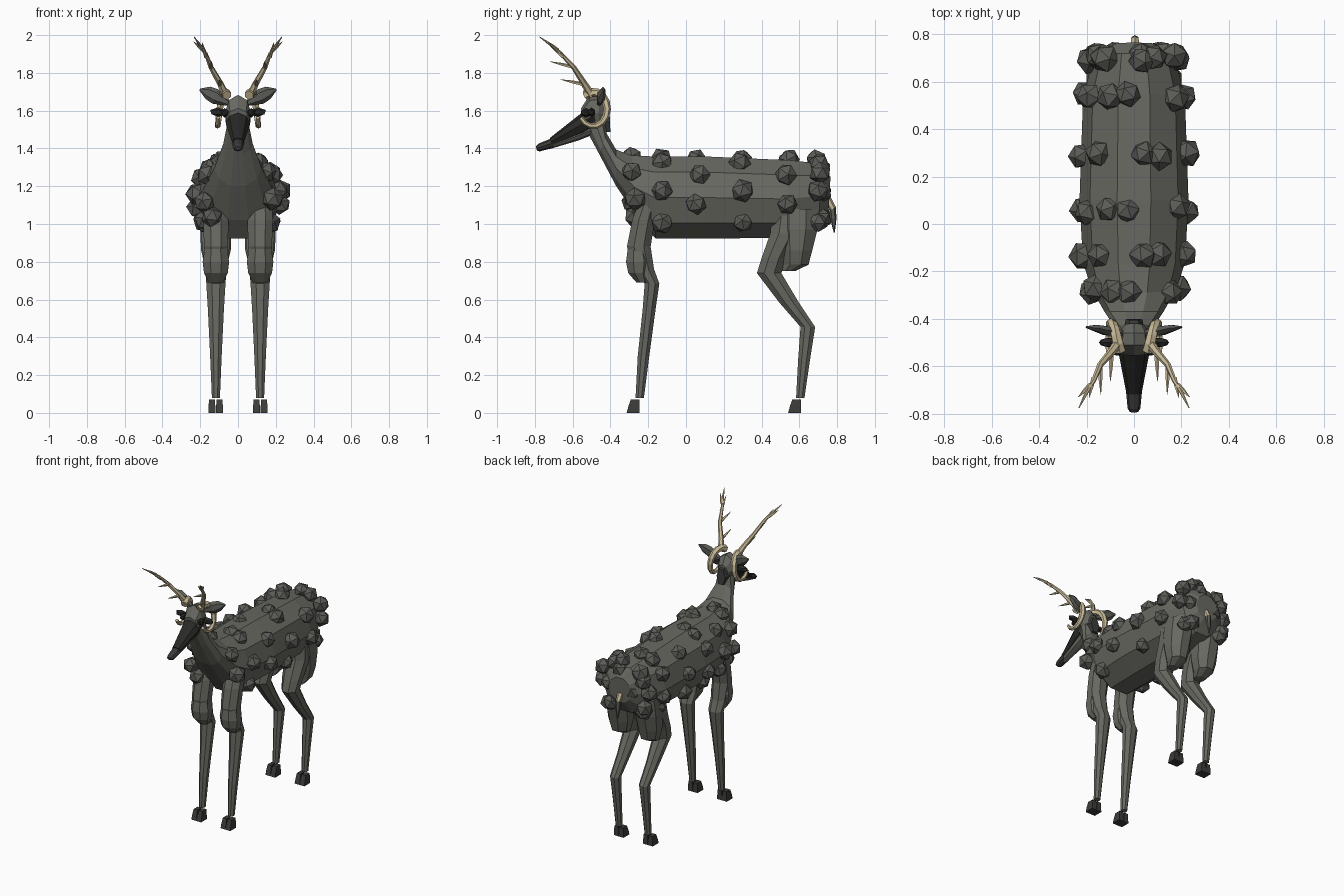
import bpy, bmesh, math, random
from mathutils import Vector, Matrix

random.seed(4)


def mat(name, r, g, b):
    m = bpy.data.materials.new(name)
    m.diffuse_color = (r, g, b, 1)
    return m


COAT = mat("grey coat", 0.14, 0.14, 0.122)
WOOL = mat("wool grey", 0.105, 0.108, 0.096)
FACE = mat("dark face", 0.022, 0.022, 0.021)
HOOF = mat("hoof grey", 0.045, 0.045, 0.043)
HORN = mat("cream horn", 0.58, 0.49, 0.31)


def finish(name, bm, material, mirror=False):
    bmesh.ops.recalc_face_normals(bm, faces=bm.faces)
    me = bpy.data.meshes.new(name)
    bm.to_mesh(me)
    bm.free()
    me.materials.append(material)
    ob = bpy.data.objects.new(name, me)
    bpy.context.collection.objects.link(ob)
    if mirror:
        ob.modifiers.new("Mirror", 'MIRROR')
    return ob


def skin(bm, rings):
    """Bridge rings of points and cap both ends."""
    vs = [[bm.verts.new(p) for p in ring] for ring in rings]
    n = len(vs[0])
    for a, b in zip(vs, vs[1:]):
        for i in range(n):
            j = (i + 1) % n
            bm.faces.new((a[i], a[j], b[j], b[i]))
    bm.faces.new(vs[0])
    bm.faces.new(vs[-1])


def oval(c, u, v, n, start=0.0):
    angles = [start + 2 * math.pi * i / n for i in range(n)]
    return [c + u * math.cos(a) + v * math.sin(a) for a in angles]


def loft(name, stations, material, n=10):
    """Each station: top y, top z, bottom y, bottom z, half width."""
    bm = bmesh.new()
    rings = []
    for ty, tz, by, bz, w in stations:
        top, bot = Vector((0, ty, tz)), Vector((0, by, bz))
        rings.append(oval((top + bot) / 2, Vector((w, 0, 0)), (top - bot) / 2 * 1.04, n))
    skin(bm, rings)
    return finish(name, bm, material)


def leg(name, stations, x=0.117, n=8):
    """Each station: y, z, half width in x, half depth in y."""
    bm = bmesh.new()
    skin(bm, [oval(Vector((x, y, z)), Vector((rx, 0, 0)), Vector((0, ry, 0)), n, math.pi / n)
              for y, z, rx, ry in stations])
    return finish(name, bm, COAT, True)


def sweep(name, pts, material, n=6, mirror=True):
    """Tube along points x, y, z, radius."""
    bm = bmesh.new()
    ps = [Vector(p[:3]) for p in pts]
    rings = []
    for i, p in enumerate(ps):
        d = (ps[min(i + 1, len(ps) - 1)] - ps[max(i - 1, 0)]).normalized()
        u = d.cross(Vector((1, 0, 0))).normalized()
        rings.append(oval(p, u * pts[i][3], d.cross(u) * pts[i][3], n))
    skin(bm, rings)
    return finish(name, bm, material, mirror)


def ball(name, centre, size, material, tilt=0.0, mirror=True):
    bm = bmesh.new()
    m = (Matrix.Translation(centre) @ Matrix.Rotation(tilt, 4, 'X')
         @ Matrix.Diagonal((*size, 1)))
    bmesh.ops.create_icosphere(bm, subdivisions=1, radius=1, matrix=m)
    return finish(name, bm, material, mirror)


# Body and neck in one skin
loft("body", [
    (0.765, 1.25, 0.755, 1.07, 0.09), (0.72, 1.32, 0.70, 0.98, 0.17),
    (0.55, 1.34, 0.52, 0.925, 0.215), (0.10, 1.36, 0.10, 0.92, 0.23),
    (-0.17, 1.36, -0.16, 0.92, 0.215), (-0.29, 1.365, -0.25, 1.02, 0.18),
    (-0.37, 1.395, -0.37, 1.20, 0.125), (-0.42, 1.48, -0.46, 1.37, 0.078),
    (-0.43, 1.58, -0.53, 1.50, 0.055)], COAT)

# Head: skull, dark face, jaw, nose
loft("skull", [(-0.42, 1.62, -0.43, 1.53, 0.04), (-0.46, 1.68, -0.46, 1.50, 0.065),
               (-0.51, 1.68, -0.51, 1.49, 0.07), (-0.555, 1.61, -0.54, 1.49, 0.06)], COAT, 8)
loft("face", [(-0.50, 1.625, -0.47, 1.52, 0.068), (-0.56, 1.58, -0.54, 1.475, 0.064),
              (-0.72, 1.455, -0.71, 1.415, 0.032)], FACE, 8)
loft("jaw", [(-0.50, 1.53, -0.49, 1.475, 0.045), (-0.58, 1.49, -0.57, 1.443, 0.04),
             (-0.72, 1.43, -0.72, 1.398, 0.024)], COAT, 8)
loft("nose", [(-0.705, 1.455, -0.70, 1.405, 0.034), (-0.78, 1.425, -0.775, 1.385, 0.027),
              (-0.795, 1.41, -0.79, 1.39, 0.018)], HOOF, 8)
loft("nape", [(-0.405, 1.60, -0.40, 1.48, 0.035), (-0.45, 1.61, -0.45, 1.48, 0.045)], HOOF, 6)
ball("eye", (0.07, -0.53, 1.588), (0.025, 0.03, 0.025), FACE)
ball("eyelid", (0.105, -0.50, 1.592), (0.048, 0.022, 0.025), FACE)

# Leaf shaped ears
bm = bmesh.new()
skin(bm, [oval(Vector((x, y, z)), Vector((-0.4 * h, 0, h)), Vector((0, d, 0)), 6)
          for x, y, z, h, d in [(0.05, -0.46, 1.64, 0.014, 0.014), (0.12, -0.45, 1.675, 0.038, 0.022),
                                (0.16, -0.44, 1.695, 0.032, 0.016), (0.202, -0.435, 1.712, 0.005, 0.004)]])
finish("ear", bm, WOOL, True)

# Curled horns hugging the head
curl = []
for i in range(12):
    t = i / 11
    a = math.radians(125 - 275 * t)
    curl.append((0.058 + 0.05 * math.sin(t * math.pi * 0.62), -0.492 + 0.075 * math.cos(a),
                 1.608 + 0.09 * math.sin(a), 0.026 - 0.014 * t))
sweep("curled_horn", curl, HORN)

# Branching antlers
sweep("antler", [(0.065, -0.50, 1.68, 0.022), (0.095, -0.54, 1.745, 0.017), (0.143, -0.595, 1.83, 0.013),
                 (0.17, -0.66, 1.90, 0.010), (0.20, -0.71, 1.945, 0.008), (0.232, -0.775, 1.99, 0.002)], HORN)
for i, (root, tip) in enumerate([
        ((0.095, -0.545, 1.74), (0.10, -0.665, 1.765)), ((0.143, -0.595, 1.83), (0.14, -0.72, 1.86)),
        ((0.17, -0.65, 1.885), (0.19, -0.735, 1.96)), ((0.185, -0.68, 1.92), (0.235, -0.73, 1.965))]):
    mid = tuple((a + b) / 2 for a, b in zip(root, tip))
    sweep("antler_tine_%d" % i, [(*root, 0.011), (*mid, 0.008), (*tip, 0.001)], HORN, 5)

# Legs with muscle masses
leg("front_leg", [(-0.20, 1.10, 0.07, 0.06), (-0.225, 1.02, 0.073, 0.065), (-0.25, 0.88, 0.068, 0.068),
                  (-0.22, 0.76, 0.06, 0.055), (-0.18, 0.685, 0.055, 0.042), (-0.195, 0.55, 0.046, 0.037),
                  (-0.225, 0.30, 0.033, 0.033), (-0.245, 0.08, 0.023, 0.024)])
leg("front_elbow", [(-0.255, 0.89, 0.06, 0.055), (-0.25, 0.80, 0.076, 0.073),
                    (-0.25, 0.74, 0.068, 0.06), (-0.23, 0.69, 0.04, 0.035)])
leg("hind_leg", [(0.55, 1.10, 0.07, 0.10), (0.525, 0.95, 0.085, 0.085), (0.465, 0.82, 0.072, 0.07),
                 (0.44, 0.74, 0.06, 0.07), (0.545, 0.585, 0.045, 0.056), (0.645, 0.455, 0.037, 0.042),
                 (0.625, 0.28, 0.03, 0.034), (0.605, 0.08, 0.023, 0.024)])
leg("thigh", [(0.59, 1.08, 0.075, 0.12), (0.59, 0.97, 0.09, 0.115), (0.585, 0.86, 0.085, 0.09),
              (0.58, 0.785, 0.065, 0.075), (0.54, 0.75, 0.04, 0.04)])

# Cloven hooves
for name, y in (("front_hoof", -0.278), ("hind_hoof", 0.577)):
    bm = bmesh.new()
    for x in (0.098, 0.138):
        skin(bm, [[Vector((x + sx * w, y + dy + sy * d, z)) for sx, sy in ((-1, -1), (1, -1), (1, 1), (-1, 1))]
                  for z, w, d, dy in ((0, 0.0195, 0.034, -0.002), (0.035, 0.018, 0.029, 0.002),
                                      (0.07, 0.015, 0.023, 0.008))])
    finish(name, bm, HOOF, True)

# Wool tufts in rings around the trunk, alternating offset
EVEN, ODD = (118, 97, 150, 195, 36, -10, 222), (80, 62, 132, 175, 10, -40, 216)
bm = bmesh.new()
for k, (y, rad) in enumerate([(-0.28, 0.185), (-0.135, 0.215), (0.06, 0.225),
                              (0.295, 0.225), (0.54, 0.215), (0.70, 0.185)]):
    for a in (EVEN, ODD, EVEN, ODD, EVEN, ODD)[k]:
        t = math.radians(a)
        squash = 1.08 if k == 0 else 1
        c = Vector((math.cos(t) * rad, y + random.uniform(-0.012, 0.012),
                    (1.165 if k == 0 else 1.14) + math.sin(t) * 0.205 / squash))
        m = (Matrix.Translation(c) @ Matrix.Rotation(random.uniform(0, 6), 4, (1, t, 0.5))
             @ Matrix.Scale(random.uniform(0.055, 0.064), 4))
        bmesh.ops.create_icosphere(bm, subdivisions=1, radius=1, matrix=m)
# Rump tufts
for x, y, z in ((-0.15, 0.71, 1.24), (0.17, 0.71, 1.27), (0.03, 0.71, 1.29), (-0.16, 0.71, 1.05),
                (0.10, 0.715, 1.03), (0.12, 0.715, 1.17), (-0.08, 0.715, 1.16)):
    bmesh.ops.create_icosphere(bm, subdivisions=1, radius=0.06,
                               matrix=Matrix.Translation((x, y, z)) @ Matrix.Rotation(x * 9, 4, 'Z'))
finish("wool_tufts", bm, WOOL)

# Short hanging tail with pale base
sweep("tail_base", [(0.004, 0.75, 1.13, 0.02), (0.004, 0.778, 1.08, 0.018)], HORN, 6, False)
sweep("tail", [(0.004, 0.775, 1.09, 0.018), (0.004, 0.78, 1.03, 0.017), (0.004, 0.785, 0.955, 0.003)],
      WOOL, 6, False)
